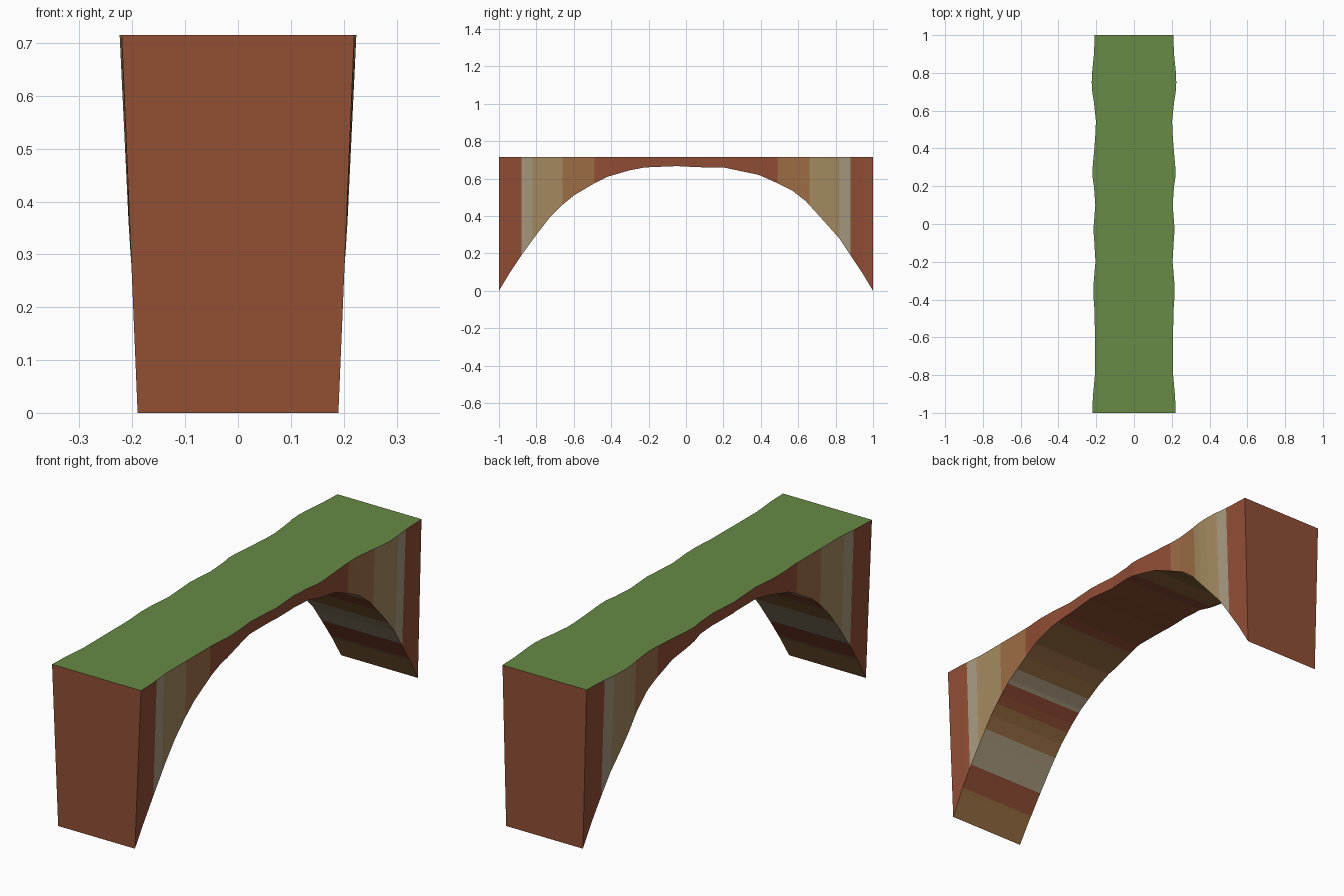
import bpy, bmesh

if "Cube" in bpy.data.objects:
    bpy.data.objects.remove(bpy.data.objects["Cube"])

TOP = 0.715

# underside profile (y, z) and half width of the top edge (y, x)
ARCH = [(-1, 0), (-.94, .1), (-.88, .19), (-.8, .30), (-.73, .39), (-.66, .46), (-.6, .51),
        (-.49, .575), (-.42, .61), (-.3, .645), (-.22, .66), (-.05, .667), (.07, .661),
        (.2, .66), (.39, .62), (.49, .575), (.57, .535), (.64, .48), (.74, .37), (.82, .28),
        (.88, .19), (.94, .1), (1, 0)]
WAVE = [(-1, .22), (-.92, .218), (-.8, .207), (-.47, .208), (-.38, .215), (-.3, .213),
        (-.2, .204), (-.1, .21), (-.03, .215), (.1, .205), (.2, .212), (.25, .22), (.3, .219),
        (.4, .21), (.5, .203), (.55, .202), (.65, .213), (.7, .221), (.75, .224), (.8, .222),
        (.9, .212), (1, .208)]
# rock layers: outer limit in |y| for the side stripes and the underside bands
SIDE = [(.49, "red"), (.66, "orange"), (.82, "tan"), (.88, "pale"), (1, "red")]
UNDER = [(.27, "red"), (.55, "brown"), (.615, "pale"), (.69, "red"),
         (.77, "brown"), (.87, "pale"), (.93, "red"), (1, "brown")]
COLORS = {"green": (104, 138, 70), "red": (145, 78, 53), "orange": (158, 109, 70),
          "tan": (165, 138, 97), "pale": (168, 154, 127), "brown": (150, 108, 65)}


def lerp_table(table, y):
    for (a, va), (b, vb) in zip(table, table[1:]):
        if y <= b:
            return va + (vb - va) * (y - a) / (b - a)
    return table[-1][1]


def layer(bands, y):
    return next(name for limit, name in bands if abs(y) <= limit)


def linear(c):
    c /= 255
    return ((c + 0.055) / 1.055) ** 2.4


mesh = bpy.data.meshes.new("rock_arch")
slot = {}
for i, (name, rgb) in enumerate(COLORS.items()):
    mat = bpy.data.materials.new(name)
    mat.diffuse_color = (*[linear(c) for c in rgb], 1)
    mat.use_nodes = True
    mat.node_tree.nodes["Principled BSDF"].inputs["Base Color"].default_value = mat.diffuse_color
    mesh.materials.append(mat)
    slot[name] = i

# stations along the arch, including every colour break
ys = {y for y, _ in ARCH + WAVE}
ys |= {s * limit for limit, _ in SIDE + UNDER for s in (-1, 1)}
ys = sorted(ys)

bm = bmesh.new()


def section(y):
    z, top = lerp_table(ARCH, y), lerp_table(WAVE, y)
    low = 0.19 + (top - 0.19) * z / TOP
    return [bm.verts.new(p) for p in
            ((-low, y, z), (low, y, z), (top, y, TOP), (-top, y, TOP))]


def face(verts, color):
    bm.faces.new(verts).material_index = slot[color]


# underside, side walls and grass top
rings = [section(y) for y in ys]
for y0, y1, a, b in zip(ys, ys[1:], rings, rings[1:]):
    mid = (y0 + y1) / 2
    side = layer(SIDE, mid)
    for k, color in enumerate((layer(UNDER, mid), side, "green", side)):
        n = (k + 1) % 4
        face((a[k], a[n], b[n], b[k]), color)

# end walls
face(rings[0], "red")
face(rings[-1], "red")
bmesh.ops.recalc_face_normals(bm, faces=bm.faces)
bm.to_mesh(mesh)
bm.free()
bpy.context.collection.objects.link(bpy.data.objects.new("rock_arch", mesh))
